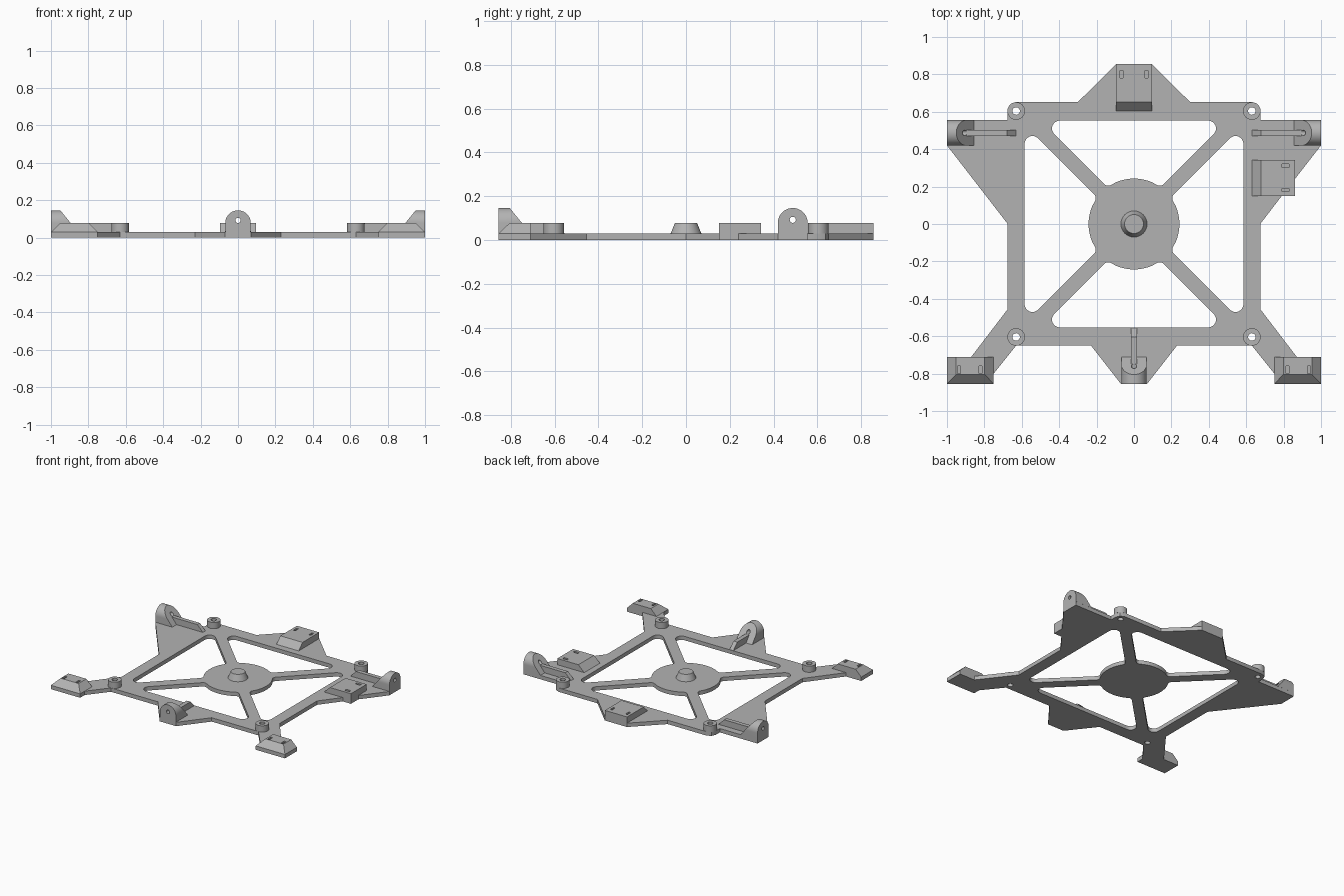
import bpy, bmesh
from math import sin, cos, pi, radians
from mathutils import Matrix, Vector

if "Cube" in bpy.data.objects:
    bpy.data.objects.remove(bpy.data.objects["Cube"])

T, H, R = 0.03, 0.078, 0.068      # plate top, block top, lug radius

grey = bpy.data.materials.new("plain_grey")
grey.use_nodes = True
grey.diffuse_color = (0.45, 0.45, 0.45, 1)
grey.node_tree.nodes["Principled BSDF"].inputs["Base Color"].default_value = grey.diffuse_color


def prism(bm, pts, lo, hi, axis="z"):
    """Extrude a 2D outline between lo and hi along an axis."""
    place = {"x": lambda a, b, h: (h, a, b),
             "y": lambda a, b, h: (a, h, b),
             "z": lambda a, b, h: (a, b, h)}[axis]
    rings = [[bm.verts.new(place(a, b, h)) for a, b in pts] for h in (lo, hi)]
    faces = [bm.faces.new(r) for r in rings]
    for i in range(len(pts)):
        j = (i + 1) % len(pts)
        faces.append(bm.faces.new((rings[0][i], rings[0][j], rings[1][j], rings[1][i])))
    bmesh.ops.recalc_face_normals(bm, faces=faces)
    return rings


def circle(x, y, r, n=32):
    return [(x + r * cos(2 * pi * i / n), y + r * sin(2 * pi * i / n)) for i in range(n)]


def rect(x0, x1, y0, y1):
    return [(x0, y0), (x1, y0), (x1, y1), (x0, y1)]


def fillet(corners, n=8):
    """Round the corners (x, y, radius) of an outline."""
    out = []
    for i, (x, y, r) in enumerate(corners):
        p = Vector((x, y))
        if not r:
            out.append((x, y))
            continue
        a = (Vector(corners[i - 1][:2]) - p).normalized()
        b = (Vector(corners[(i + 1) % len(corners)][:2]) - p).normalized()
        half = a.angle(b) / 2
        c = p + (a + b).normalized() * r / sin(half)
        u = p + a * r * cos(half) / sin(half) - c
        v = p + b * r * cos(half) / sin(half) - c
        for k in range(n + 1):
            d = u.slerp(v, k / n)
            out.append(tuple(c + d.normalized() * r))
    return out


def finish(name, bm, cutter=None, matrix=None):
    """Turn a bmesh into an object, cutting holes with a second bmesh."""
    def make(label, source):
        mesh = bpy.data.meshes.new(label)
        source.to_mesh(mesh)
        source.free()
        ob = bpy.data.objects.new(label, mesh)
        bpy.context.collection.objects.link(ob)
        return ob
    ob = make(name, bm)
    ob.data.materials.append(grey)
    bpy.ops.object.select_all(action="DESELECT")
    bpy.context.view_layer.objects.active = ob
    ob.select_set(True)
    if cutter:
        tool = make(name + "_cutter", cutter)
        mod = ob.modifiers.new("holes", "BOOLEAN")
        mod.operation, mod.solver, mod.object = "DIFFERENCE", "EXACT", tool
        bpy.ops.object.modifier_apply(modifier=mod.name)
        bpy.data.objects.remove(tool)
    if matrix:
        ob.data.transform(matrix)
    bpy.ops.object.shade_smooth_by_angle(angle=radians(30))
    return ob


# base plate outline, clockwise from the rear tab
right_edge = [(0.095, 0.855), (0.3, 0.652), (0.63, 0.652), (0.663, 0.638), (0.677, 0.605),
              (0.677, 0.555), (1, 0.555), (1, 0.42)]
shelf = [(0.86, 0.24), (0.86, 0.15), (0.79, 0.15)]
lower = [(0.675, 0), (0.675, -0.455), (0.87, -0.71), (1, -0.71), (1, -0.855),
         (0.75, -0.855), (0.75, -0.80), (0.63, -0.65), (0.23, -0.65), (0.07, -0.855)]
outline = right_edge + shelf + lower + [(-x, y) for x, y in reversed(right_edge + lower)]
plate, holes = bmesh.new(), bmesh.new()
prism(plate, outline, 0, T)

# four rounded windows between the diagonal spokes and the hub
hub = 0.243
for quarter in range(4):
    edge = 0.585 if quarter % 2 else 0.553
    gap = 0.055
    x = (-gap + (2 * hub * hub - gap * gap) ** 0.5) / 2
    corners = [(-edge + gap, edge, 0.042), (edge - gap, edge, 0.042), (x, x + gap, 0.03)]
    corners += [(hub * sin(radians(a)), hub * cos(radians(a)), 0) for a in range(24, -25, -6)]
    corners.append((-x, x + gap, 0.03))
    c, s = cos(quarter * pi / 2), sin(quarter * pi / 2)
    window = [(c * px - s * py, s * px + c * py) for px, py in fillet(corners)]
    prism(holes, window, -0.1, 0.1)

# screw bosses and their through holes
posts = [(sx * 0.63, sy * 0.604) for sx in (-1, 1) for sy in (-1, 1)]
for px, py in posts:
    prism(holes, circle(px, py, 0.02), -0.1, 0.1)
finish("base_plate", plate, holes)
for i, (px, py) in enumerate(posts):
    boss, hole = bmesh.new(), bmesh.new()
    prism(boss, circle(px, py, 0.047), T, H)
    prism(hole, circle(px, py, 0.02), 0, 0.1)
    finish(f"screw_boss_{i + 1}", boss, hole)

# tapered centre stud
stud = bmesh.new()
rings = prism(stud, circle(0, 0, 0.07), T, H)
for v in rings[1]:
    v.co.xy *= 0.72
finish("centre_stud", stud)

# wedge blocks with two slots each
wedge, slots = bmesh.new(), bmesh.new()
prism(wedge, [(0.605, T), (0.652, H), (0.855, H), (0.855, T)], -0.095, 0.095, "x")
for s in (-1, 1):
    prism(slots, rect(s * 0.066 - 0.008, s * 0.066 + 0.008, 0.78, 0.82), 0.045, 0.1)
finish("rear_block", wedge, slots)

wedge, slots = bmesh.new(), bmesh.new()
prism(wedge, [(0.63, T), (0.68, H), (0.86, H), (0.86, T)], 0.15, 0.342, "y")
for y in (0.182, 0.311):
    prism(slots, rect(0.79, 0.83, y - 0.009, y + 0.009), 0.045, 0.1)
finish("left_block", wedge, slots)

# front feet, bevelled on three sides
for side, s in (("left", 1), ("right", -1)):
    foot, slots = bmesh.new(), bmesh.new()
    rings = prism(foot, rect(s * 0.875 - 0.125, s * 0.875 + 0.125, -0.855, -0.71), T, H)
    for v in rings[1]:
        v.co.x += 0.048 if v.co.x < s * 0.875 else -0.048
        if v.co.y < -0.8:
            v.co.y += 0.05
    for x in (0.82, 0.935):
        prism(slots, rect(s * x - 0.008, s * x + 0.008, -0.80, -0.76), 0.045, 0.1)
    finish(f"{side}_foot", foot, slots)

# round-topped lugs with a cable hole and a rib running inward
arch = [(-R, T)] + [(-R * cos(pi * i / 24), H + R * sin(pi * i / 24)) for i in range(25)] + [(R, T)]
for name, x, y, turn, reach in (("front", 0, -0.855, 0, 0.3),
                                ("left", 1, 0.4875, 90, 0.37),
                                ("right", -1, 0.4875, -90, 0.37)):
    place = Matrix.Translation((x, y, 0)) @ Matrix.Rotation(radians(turn), 4, "Z")
    lug, hole, rib = bmesh.new(), bmesh.new(), bmesh.new()
    prism(lug, arch, 0, 0.145, "y")
    cut = bmesh.ops.bisect_plane(lug, geom=lug.verts[:] + lug.edges[:] + lug.faces[:],
                                 plane_co=(0, 0.05, H + R), plane_no=(0, 0.116, 0.095),
                                 clear_outer=True)
    rim = [e for e in cut["geom_cut"] if isinstance(e, bmesh.types.BMEdge)]
    bmesh.ops.holes_fill(lug, edges=[e for e in lug.edges if e.is_boundary])
    bmesh.ops.recalc_face_normals(lug, faces=lug.faces[:])
    prism(hole, circle(0, 0.092, 0.014, 20), -0.1, 0.3, "y")
    finish(f"{name}_lug", lug, hole, place)
    prism(rib, [(0.105, T), (0.105, H), (reach - 0.048, H), (reach, T)], -0.016, 0.016, "x")
    finish(f"{name}_rib", rib, None, place)
